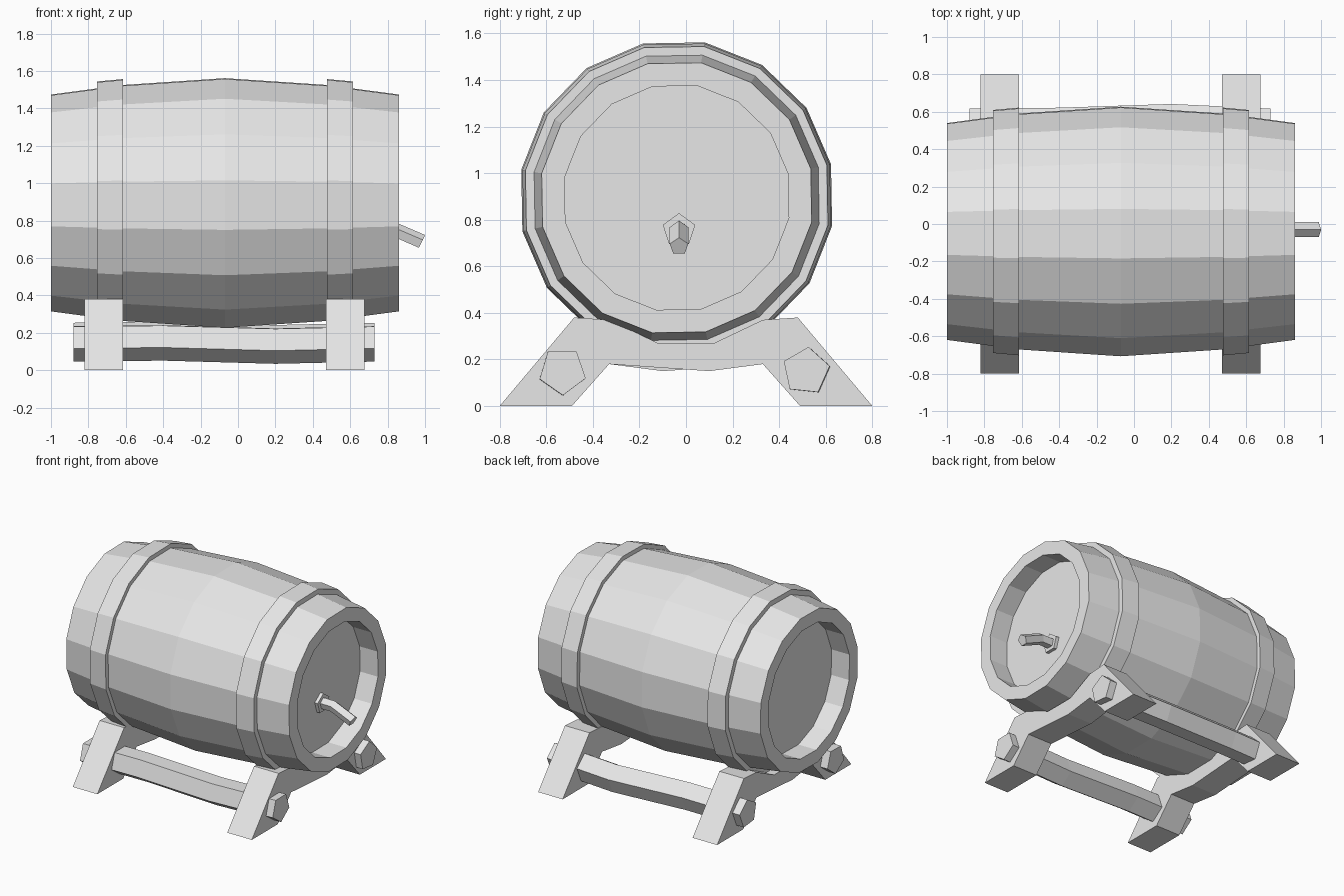
import bpy, bmesh, math
from mathutils import Vector, Matrix

cube = bpy.data.objects.get("Cube")
if cube:
    bpy.data.objects.remove(cube, do_unlink=True)

grey = bpy.data.materials.new("plain_grey")
grey.use_nodes = True
COLOUR = (0.8, 0.8, 0.8, 1)
grey.diffuse_color = COLOUR
grey.node_tree.nodes["Principled BSDF"].inputs["Base Color"].default_value = COLOUR


def finish(name, bm):
    bmesh.ops.recalc_face_normals(bm, faces=bm.faces)
    mesh = bpy.data.meshes.new(name)
    bm.to_mesh(mesh)
    bm.free()
    mesh.materials.append(grey)
    obj = bpy.data.objects.new(name, mesh)
    bpy.context.collection.objects.link(obj)
    return obj


def ring(centre, radius, sides, turn=0, tilt=0):
    """Polygon facing +x; turn spins it about x, tilt leans it downwards."""
    lean = Matrix.Rotation(math.radians(tilt), 3, 'Y')
    points = []
    for i in range(sides):
        a = math.radians(turn) + math.tau * i / sides
        points.append(Vector(centre) + lean @ Vector((0, radius * math.cos(a), radius * math.sin(a))))
    return points


def loft(name, rings, caps=True, closed=False):
    bm = bmesh.new()
    loops = [[bm.verts.new(p) for p in r] for r in rings]
    pairs = list(zip(loops, loops[1:]))
    if closed:
        pairs.append((loops[-1], loops[0]))
    for a, b in pairs:
        for i in range(len(a)):
            j = (i + 1) % len(a)
            bm.faces.new((a[i], a[j], b[j], b[i]))
    if caps:
        bm.faces.new(loops[0])
        bm.faces.new(loops[-1])
    return finish(name, bm)


# Barrel: bulging staves with a recessed head at each end
MID, AXIS_Y, AXIS_Z = -0.07, -0.04, 0.894
SIDES, TURN = 16, 12.25


def stave_ring(x, r):
    return ring((MID + x, AXIS_Y, AXIS_Z), r, SIDES, TURN)


half = [(0.78, 0.489), (0.93, 0.489), (0.93, 0.589), (0.545, 0.641)]
profile = [(-x, r) for x, r in half] + [(0, 0.678)] + half[::-1]
loft("barrel", [stave_ring(x, r) for x, r in profile])

# Hoops
for side, name in ((-1, "hoop_right"), (1, "hoop_left")):
    section = [(0.545, 0.63), (0.545, 0.673), (0.685, 0.66), (0.685, 0.61)]
    loft(name, [stave_ring(side * x, r) for x, r in section], caps=False, closed=True)

# Tap: flange on the head and a spout bending down
TAP_Y, TAP_Z = -0.03, 0.755
loft("tap_flange", [ring((x, TAP_Y, TAP_Z), 0.073, 5, 90) for x in (0.70, 0.735)])
loft("tap_spout", [
    ring((0.72, TAP_Y, TAP_Z), 0.042, 5, 90),
    ring((0.82, TAP_Y, TAP_Z), 0.042, 5, 90, 13),
    ring((0.982, TAP_Y, 0.685), 0.042, 5, 90, 26)])

# Cradles: splayed legs joined by a saddle under the barrel
edge = [(0.80, 0), (0.48, 0.38), (0.33, 0.37), (0.12, 0.27)]
foot = [(0.33, 0.18), (0.49, 0)]
for name, x0, x1, dip in (("cradle_right", -0.82, -0.615, -0.1), ("cradle_left", 0.47, 0.675, 0.1)):
    outline = edge + [(-y, z) for y, z in edge[::-1]]
    outline += [(-y, z) for y, z in foot[::-1]] + [(dip, 0.15)] + foot
    loft(name, [[Vector((x, y, z)) for y, z in outline] for x in (x0, x1)])

# Rails: rough five-sided poles through the legs
wobble = [(-0.88, 0, 0), (-0.4, 0.005, 0.005), (0.2, 0.025, -0.012), (0.73, 0, 0)]
for name, y, turn in (("front_rail", -0.53, 55), ("back_rail", 0.515, 84)):
    out = 1 if y > 0 else -0.3
    loft(name, [ring((x, y + out * dy, 0.15 + dz), 0.104, 5, turn) for x, dy, dz in wobble])
